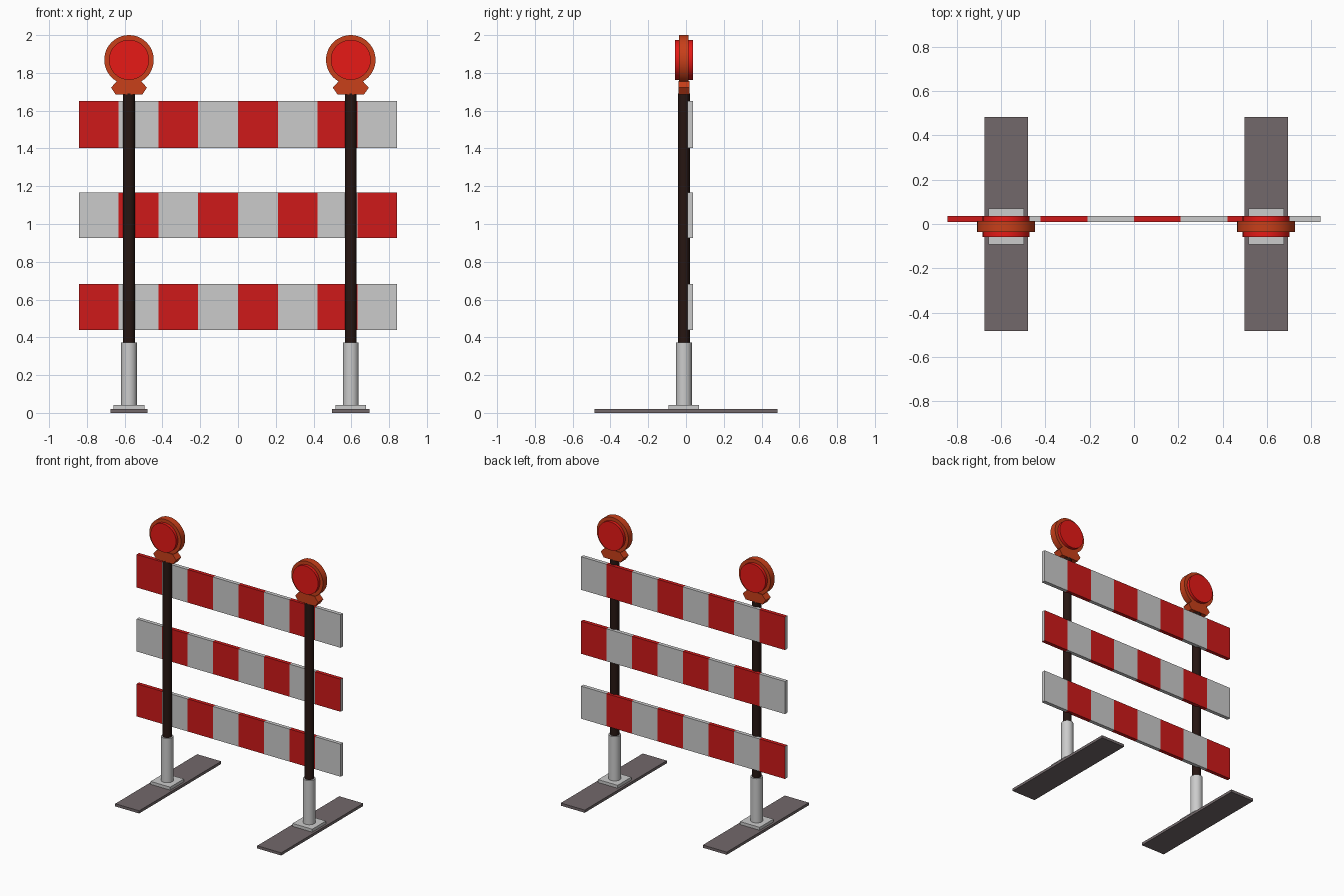
import bpy, bmesh, math
from mathutils import Matrix

if "Cube" in bpy.data.objects:
    bpy.data.objects.remove(bpy.data.objects["Cube"])


def material(name, rgb):
    m = bpy.data.materials.new(name)
    m.diffuse_color = (*rgb, 1)
    m.use_nodes = True
    m.node_tree.nodes["Principled BSDF"].inputs["Base Color"].default_value = m.diffuse_color
    return m


RED = material("stripe_red", (0.62, 0.01, 0.01))
WHITE = material("stripe_white", (0.65, 0.65, 0.65))
BLACK = material("post_black", (0.02, 0.008, 0.006))
ORANGE = material("housing_orange", (0.58, 0.05, 0.01))
LENS = material("lens_red", (0.8, 0.01, 0.008))
RUBBER = material("base_grey", (0.17, 0.14, 0.145))

Y = -0.011  # depth of the post axis


def finish(name, bm, mats=(), smooth=False):
    bmesh.ops.recalc_face_normals(bm, faces=bm.faces)
    me = bpy.data.meshes.new(name)
    bm.to_mesh(me)
    bm.free()
    ob = bpy.data.objects.new(name, me)
    bpy.context.collection.objects.link(ob)
    for m in mats:
        me.materials.append(m)
    if smooth:
        bpy.ops.object.select_all(action='DESELECT')
        ob.select_set(True)
        bpy.context.view_layer.objects.active = ob
        bpy.ops.object.shade_smooth_by_angle(angle=math.radians(35))
    return ob


def box(name, x, y, z, mats=()):
    bm = bmesh.new()
    bmesh.ops.create_cube(bm, size=1)
    for v in bm.verts:
        v.co = [lo + (c + 0.5) * (hi - lo) for c, (lo, hi) in zip(v.co, (x, y, z))]
    return finish(name, bm, mats)


def cylinder(name, r, centre, depth, mats=(), sides=32, along_y=False):
    bm = bmesh.new()
    mat = Matrix.Translation(centre)
    if along_y:
        mat = mat @ Matrix.Rotation(math.pi / 2, 4, 'X')
    bmesh.ops.create_cone(bm, cap_ends=True, segments=sides, radius1=r, radius2=r,
                          depth=depth, matrix=mat)
    return finish(name, bm, mats, True)


def prism(name, profile, y0, y1, mats):
    # XZ outline extruded along y
    bm = bmesh.new()
    f = bm.faces.new([bm.verts.new((x, y0, z)) for x, z in profile])
    new = bmesh.ops.extrude_face_region(bm, geom=[f])["geom"]
    bmesh.ops.translate(bm, vec=(0, y1 - y0, 0),
                        verts=[g for g in new if isinstance(g, bmesh.types.BMVert)])
    return finish(name, bm, mats)


def board(name, z0, z1, first):
    # one plank cut into eight alternating stripes, plain end faces
    n, half = 8, 0.843
    bm = bmesh.new()
    bmesh.ops.create_cube(bm, size=1)
    for v in bm.verts:
        v.co = (v.co.x * 2 * half, 0.022 + v.co.y * 0.028, (z0 + z1) / 2 + v.co.z * (z1 - z0))
    for i in range(1, n):
        bmesh.ops.bisect_plane(bm, geom=bm.verts[:] + bm.edges[:] + bm.faces[:],
                               plane_co=(-half + i * 2 * half / n, 0, 0), plane_no=(1, 0, 0))
    bm.normal_update()
    for f in bm.faces:
        stripe = int((f.calc_center_median().x + half) / (2 * half / n))
        f.material_index = 1 if abs(f.normal.x) > 0.5 else (stripe + first) % 2
    return finish(name, bm, (RED, WHITE))


# Striped boards
board("top_board", 1.403, 1.65, 0)
board("middle_board", 0.925, 1.168, 1)
board("bottom_board", 0.44, 0.683, 0)

# Two uprights with foot, sleeve, post and warning lamp
for side, x in (("left", -0.577), ("right", 0.597)):
    box(side + "_foot", (x - 0.099, x + 0.099), (-0.484, 0.484), (0, 0.02), (RUBBER,))
    box(side + "_foot_block", (x - 0.081, x + 0.081), (Y - 0.081, Y + 0.081), (0.02, 0.042))
    cylinder(side + "_sleeve", 0.042, (x, Y, 0.207), 0.33)
    cylinder(side + "_post", 0.031, (x, Y, 1.03), 1.32, (BLACK,))
    # lamp neck, housing and lens
    neck = [(-0.07, 1.685), (0.07, 1.685), (0.095, 1.722), (0.062, 1.758),
            (-0.062, 1.758), (-0.095, 1.722)]
    prism(side + "_lamp_neck", [(x + px, pz) for px, pz in neck], Y - 0.03, Y + 0.03, (ORANGE,))
    cylinder(side + "_lamp_housing", 0.131, (x, Y, 1.869), 0.05, (ORANGE,), 48, True)
    cylinder(side + "_lamp_lens", 0.106, (x, Y, 1.869), 0.095, (LENS,), 48, True)
